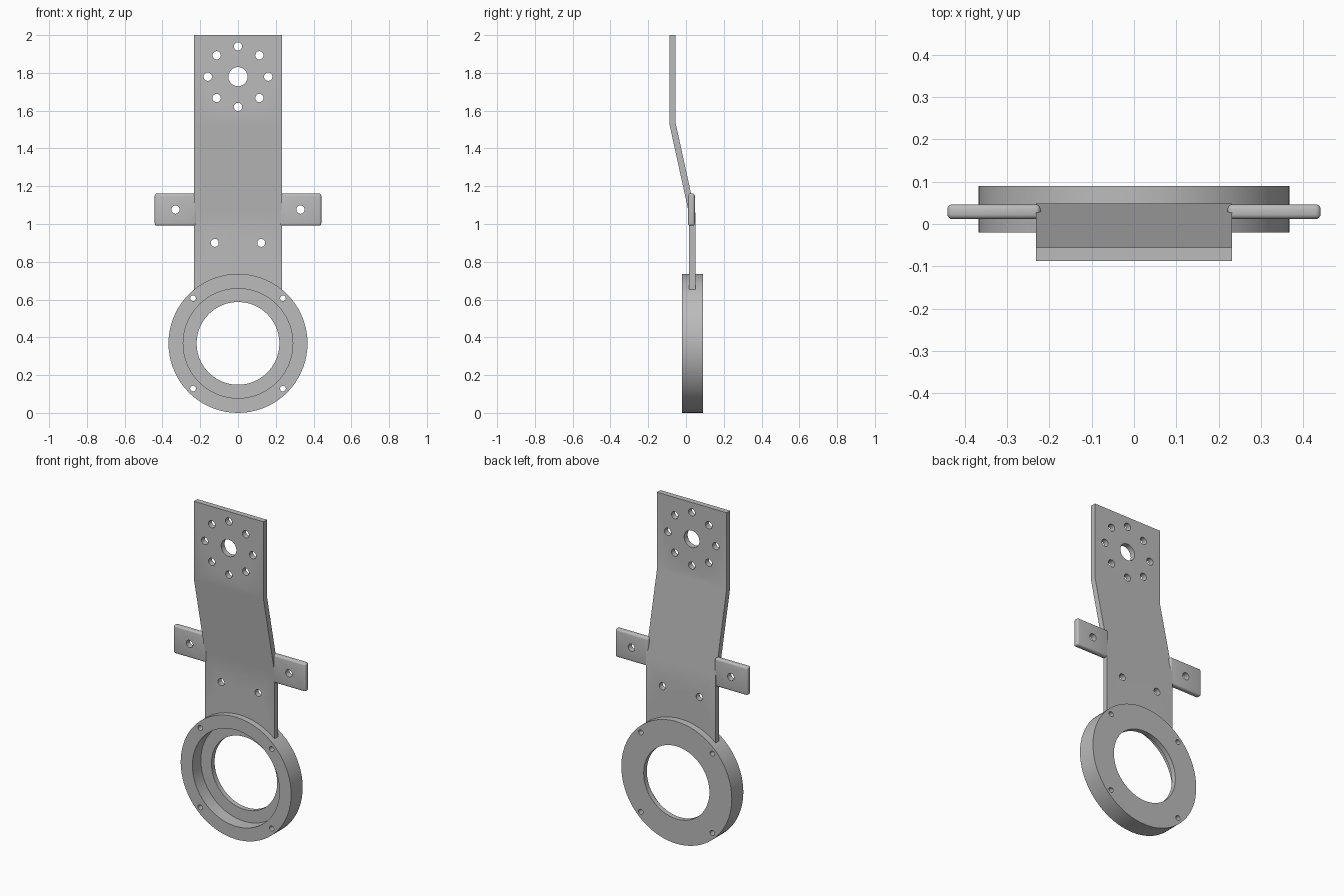
import bpy, bmesh, math
from mathutils import Matrix

cube = bpy.data.objects.get("Cube")
if cube:
    bpy.data.objects.remove(cube, do_unlink=True)

GREY = (0.5, 0.5, 0.5, 1)
metal = bpy.data.materials.new("plain_grey")
metal.use_nodes = True
metal.diffuse_color = GREY
metal.node_tree.nodes["Principled BSDF"].inputs["Base Color"].default_value = GREY


def to_object(name, bm):
    bmesh.ops.recalc_face_normals(bm, faces=bm.faces)
    mesh = bpy.data.meshes.new(name)
    bm.to_mesh(mesh)
    bm.free()
    mesh.materials.append(metal)
    obj = bpy.data.objects.new(name, mesh)
    bpy.context.collection.objects.link(obj)
    return obj


def discs(name, circles, y0, y1, segments):
    """Cylinders along y; each circle is (x, z, radius)."""
    bm = bmesh.new()
    for x, z, r in circles:
        place = Matrix.Translation((x, (y0 + y1) / 2, z)) @ Matrix.Rotation(math.pi / 2, 4, 'X')
        bmesh.ops.create_cone(bm, cap_ends=True, segments=segments, radius1=r,
                              radius2=r, depth=y1 - y0, matrix=place)
    return to_object(name, bm)


def apply_all(obj):
    bpy.context.view_layer.objects.active = obj
    for mod in list(obj.modifiers):
        bpy.ops.object.modifier_apply(modifier=mod.name)


def combine(obj, tool, operation='DIFFERENCE'):
    mod = obj.modifiers.new("boolean", 'BOOLEAN')
    mod.operation, mod.solver, mod.object = operation, 'EXACT', tool
    apply_all(obj)
    bpy.data.objects.remove(tool, do_unlink=True)


def smooth(obj):
    bpy.ops.object.select_all(action='DESELECT')
    obj.select_set(True)
    bpy.context.view_layer.objects.active = obj
    bpy.ops.object.shade_smooth_by_angle(angle=math.radians(30))


# Bent strap: side profile extruded across x
HALF = 0.232
profile = [(0.016, 0.62), (0.016, 1.055), (-0.088, 1.53), (-0.088, 2.0),
           (-0.055, 2.0), (-0.055, 1.535), (0.049, 1.06), (0.049, 0.62)]
bm = bmesh.new()
side = bm.faces.new([bm.verts.new((-HALF, y, z)) for y, z in profile])
extruded = bmesh.ops.extrude_face_region(bm, geom=[side])["geom"]
bmesh.ops.translate(bm, vec=(2 * HALF, 0, 0),
                    verts=[v for v in extruded if isinstance(v, bmesh.types.BMVert)])
bracket = to_object("strap_and_ring", bm)

# Ring joined to the strap, then bored with a recess and a through hole
RING_Z, RING_R = 0.368, 0.368
ring = discs("ring", [(0, RING_Z, RING_R)], -0.02, 0.09, 72)
combine(bracket, ring, 'UNION')
combine(bracket, discs("recess", [(0, RING_Z, 0.29)], -0.2, 0.06, 72))
combine(bracket, discs("bore", [(0, RING_Z, 0.219)], -0.2, 0.2, 72))

# Bolt holes: circle at the top, pair in the strap, four in the ring
holes = [(0, 1.78, 0.051)]
for i in range(8):
    a = i * math.pi / 4
    holes.append((0.16 * math.cos(a), 1.78 + 0.16 * math.sin(a), 0.022))
for s in (-1, 1):
    holes.append((s * 0.123, 0.9, 0.021))
    for t in (-1, 1):
        holes.append((s * 0.238, RING_Z + t * 0.239, 0.015))
combine(bracket, discs("bolt_holes", holes, -0.3, 0.3, 24))
smooth(bracket)

# Rounded side tabs
for s, name in ((1, "left_tab"), (-1, "right_tab")):
    bm = bmesh.new()
    bmesh.ops.create_cube(bm, size=1, matrix=Matrix.Translation((s * 0.331, 0.029, 1.076))
                          @ Matrix.Diagonal((0.22, 0.035, 0.17, 1)))
    tab = to_object(name, bm)
    bevel = tab.modifiers.new("bevel", 'BEVEL')
    bevel.width, bevel.segments = 0.012, 4
    apply_all(tab)
    combine(tab, discs("tab_hole", [(s * 0.331, 1.076, 0.022)], -0.1, 0.2, 24))
    smooth(tab)
